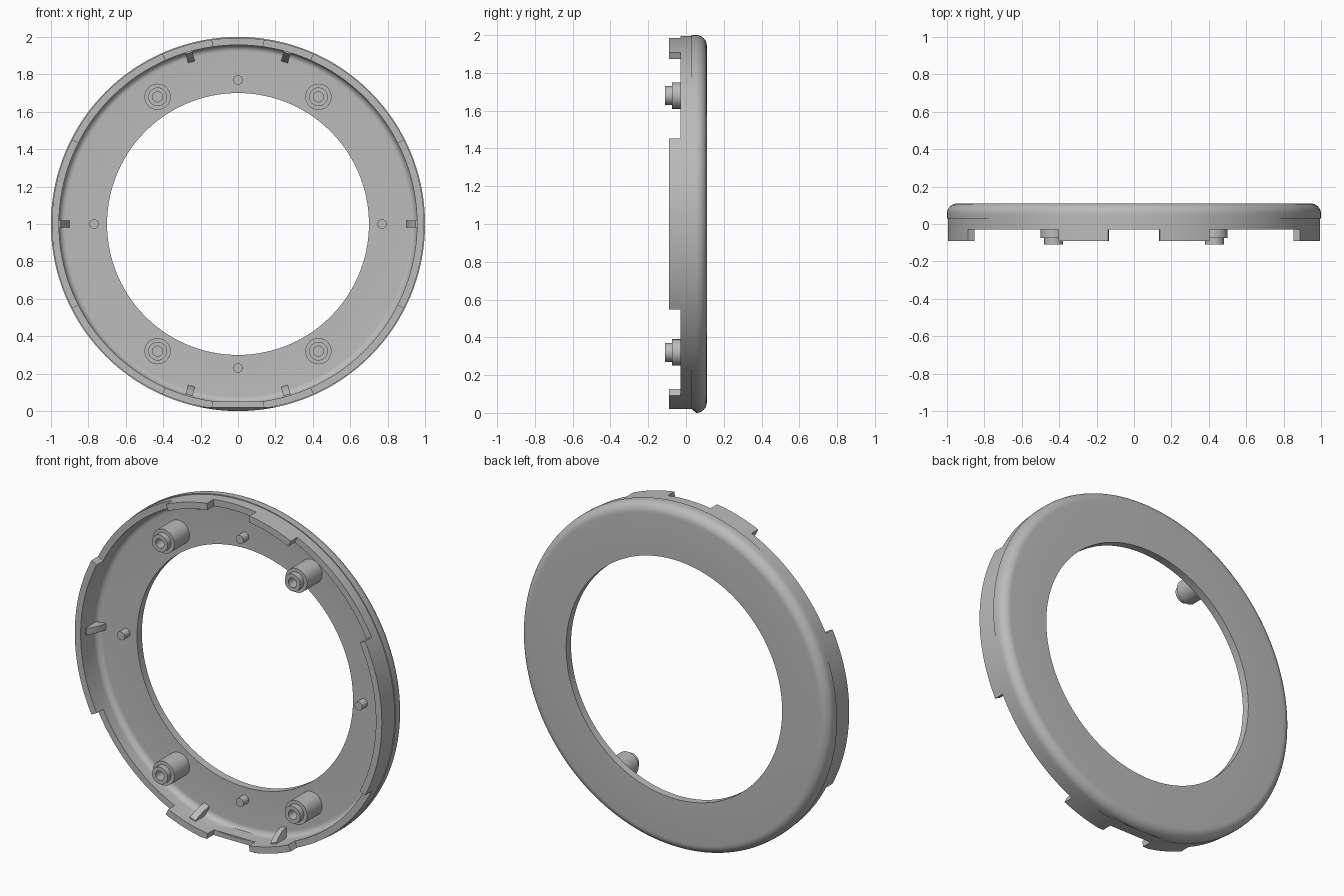
import bpy, bmesh
from math import sin, cos, pi, radians, degrees, atan2
from mathutils import Vector, Matrix

cube = bpy.data.objects.get("Cube")
if cube:
    bpy.data.objects.remove(cube, do_unlink=True)

grey = bpy.data.materials.new("light grey plastic")
grey.use_nodes = True
colour = (0.5, 0.5, 0.5, 1)
grey.diffuse_color = colour
grey.node_tree.nodes["Principled BSDF"].inputs["Base Color"].default_value = colour

HUB = Vector((0, 0, 1))      # ring centre; its axis runs along y
PLATE = 0.065                # front surface of the face plate
BACK = 0.11
LIP = -0.03                  # front edge of the rim wall
WALL_IN, WALL_OUT = 0.957, 0.995


def finish(name, bm):
    bmesh.ops.recalc_face_normals(bm, faces=bm.faces)
    mesh = bpy.data.meshes.new(name)
    bm.to_mesh(mesh)
    bm.free()
    mesh.materials.append(grey)
    obj = bpy.data.objects.new(name, mesh)
    bpy.context.collection.objects.link(obj)
    bpy.ops.object.select_all(action='DESELECT')
    obj.select_set(True)
    bpy.context.view_layer.objects.active = obj
    bpy.ops.object.shade_smooth_by_angle(angle=radians(30))
    return obj


def lathe(profile, centre, segments):
    """Revolve a closed (radius, y) profile around the y axis."""
    bm = bmesh.new()
    rings = []
    for i in range(segments):
        a = 2 * pi * i / segments
        rings.append([bm.verts.new(centre + Vector((r * cos(a), y, r * sin(a))))
                      for r, y in profile])
    n = len(profile)
    for i in range(segments):
        p, q = rings[i], rings[(i + 1) % segments]
        for j in range(n):
            k = (j + 1) % n
            if profile[j][0] or profile[k][0]:
                bm.faces.new((p[j], p[k], q[k], q[j]))
    bmesh.ops.remove_doubles(bm, verts=bm.verts, dist=1e-5)
    bmesh.ops.dissolve_degenerate(bm, edges=bm.edges, dist=1e-6)
    return bm


def arc(r, y, radius, steps=8):
    """Quarter round from the wall (outward) to the plate (backward)."""
    return [(r + radius * cos(t), y + radius * sin(t))
            for t in (pi / 2 * i / steps for i in range(steps + 1))]


# Ring body: face plate with rounded edge and a shallow rim wall
outer = arc(0.945, BACK - 0.055, 0.055)
inner = arc(0.922, PLATE - 0.035, 0.035)
profile = [(0.70, PLATE), (0.70, BACK)] + outer[::-1]
profile += [(1.0, 0.03), (WALL_OUT, 0.03), (WALL_OUT, LIP), (WALL_IN, LIP)] + inner
bm = lathe(profile, HUB, 360)


# Raised tabs: two wide ones at the sides, pairs at top and bottom
def on_tab(face):
    c = face.calc_center_median() - HUB
    if any(abs(v.co.y - LIP) > 1e-4 for v in face.verts):
        return False
    a = degrees(atan2(abs(c.z), abs(c.x)))
    return a < 27 or 66 < a < 82


tabs = [f for f in bm.faces if on_tab(f)]
raised = bmesh.ops.extrude_face_region(bm, geom=tabs)["geom"]
bmesh.ops.translate(bm, vec=(0, -0.06, 0),
                    verts=[g for g in raised if isinstance(g, bmesh.types.BMVert)])
# Flat on the underside of the wall
for v in bm.verts:
    if v.co.y < 0.031 and v.co.z < 0.02:
        v.co.z = 0.02
finish("ring_body", bm)

# Thickened ledge inside the wall at the bottom
bm = bmesh.new()
bmesh.ops.create_cube(bm, size=1, matrix=Matrix.Translation((0, 0.016, 0.0375))
                      @ Matrix.Diagonal((0.33, 0.088, 0.025, 1)))
finish("bottom_ledge", bm)

# Stepped hollow screw bosses
boss = [(0, PLATE + 0.01), (0.07, PLATE + 0.01), (0.07, -0.075), (0.05, -0.075),
        (0.05, -0.11), (0.027, -0.11), (0.027, -0.04), (0, -0.04)]
for side, sx in (("right", -1), ("left", 1)):
    for level, sz in (("lower", -1), ("upper", 1)):
        finish(f"{level}_{side}_boss",
               lathe(boss, HUB + Vector((0.43 * sx, 0, 0.68 * sz)), 48))

# Small locating pins
pin = [(0, PLATE + 0.01), (0.025, PLATE + 0.01), (0.025, 0.015), (0, 0.015)]
for name, a in (("left", 0), ("top", 90), ("right", 180), ("bottom", 270)):
    t = radians(a)
    finish(f"{name}_pin", lathe(pin, HUB + 0.77 * Vector((cos(t), 0, sin(t))), 32))

# Curved gusset ribs between the wall and the plate
gusset = [(0.965, -0.045), (0.95, -0.045), (0.932, -0.02), (0.917, 0.01),
          (0.907, 0.04), (0.90, PLATE + 0.005), (0.965, PLATE - 0.02)]
for i, a in enumerate((0, 74, 106, 180, 254, 286)):
    bm = bmesh.new()
    face = bm.faces.new([bm.verts.new((r, y, -0.019)) for r, y in gusset])
    solid = bmesh.ops.extrude_face_region(bm, geom=[face], use_keep_orig=True)["geom"]
    bmesh.ops.translate(bm, vec=(0, 0, 0.038),
                        verts=[g for g in solid if isinstance(g, bmesh.types.BMVert)])
    bm.transform(Matrix.Translation(HUB) @ Matrix.Rotation(-radians(a), 4, 'Y'))
    finish(f"gusset_rib_{i + 1}", bm)
